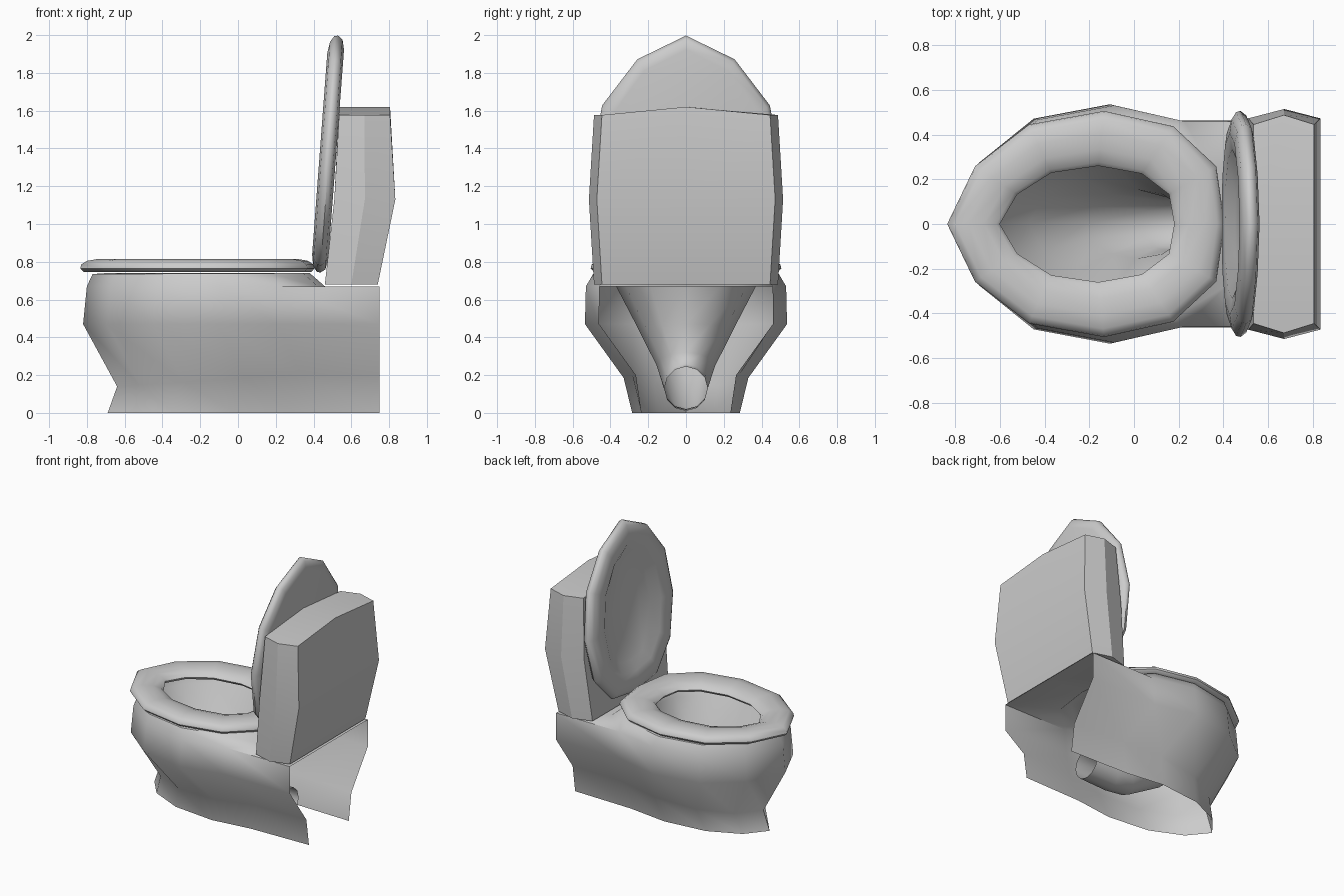
import bpy, bmesh, math

if "Cube" in bpy.data.objects:
    bpy.data.objects.remove(bpy.data.objects["Cube"])

# Normalised half outline of the egg-shaped, 12-sided plan (tip to back)
EGG = [(-1, 0), (-.8, .51), (-.41, .88), (.13, 1), (.63, .865), (.94, .51), (1, 0)]


def ring(x0, z0, x1, z1, w):
    """12-sided egg from tip (x0, z0) to back (x1, z1), half width w."""
    half = []
    for u, v in EGG:
        t = (u + 1) / 2
        half.append((x0 + (x1 - x0) * t, v * w, z0 + (z1 - z0) * t))
    return half + [(x, -y, z) for x, y, z in half[-2:0:-1]]


def tube_ring(x0, z0, x1, z1, w):
    """12-sided ellipse, for the round drain."""
    pts = []
    for k in range(12):
        a = math.tau * k / 12
        t = (1 - math.cos(a)) / 2
        pts.append((x0 + (x1 - x0) * t, math.sin(a) * w, z0 + (z1 - z0) * t))
    return pts


def loft(bm, rows, closed=True, wrap=False):
    vs = [[bm.verts.new(p) for p in r] for r in rows]
    pairs = list(zip(vs, vs[1:])) + ([(vs[-1], vs[0])] if wrap else [])
    for a, b in pairs:
        n = len(a)
        for i in range(n if closed else n - 1):
            j = (i + 1) % n
            bm.faces.new((a[i], a[j], b[j], b[i]))
    return vs


def finish(bm, name, angle=50):
    bmesh.ops.remove_doubles(bm, verts=bm.verts[:], dist=.0005)
    bmesh.ops.recalc_face_normals(bm, faces=bm.faces[:])
    me = bpy.data.meshes.new(name)
    bm.to_mesh(me)
    bm.free()
    ob = bpy.data.objects.new(name, me)
    bpy.context.collection.objects.link(ob)
    bpy.ops.object.select_all(action='DESELECT')
    ob.select_set(True)
    bpy.context.view_layer.objects.active = ob
    bpy.ops.object.shade_smooth_by_angle(angle=math.radians(angle))
    return ob


# Pedestal: rim, bowl and drain in one loft
bm = bmesh.new()
rim = ring(-.80, .67, .46, .67, .53)
loft(bm, [rim,
          ring(-.77, .735, .38, .74, .49),
          ring(-.70, .74, .28, .74, .41),
          ring(-.68, .68, .26, .68, .375),
          ring(-.47, .40, .24, .47, .25),
          tube_ring(-.22, .18, .24, .32, .155),
          tube_ring(.04, .03, .26, .26, .12),
          tube_ring(.20, .01, .29, .245, .115),
          tube_ring(.42, .02, .42, .245, .115)])


# Pedestal: outer skirt, open at the back and bottom
def skirt_row(r, rear_y, rear_z):
    half = r[4:0:-1]
    return ([(.75, rear_y, rear_z)] + half + [r[0]]
            + [(x, -y, z) for x, y, z in half[::-1]] + [(.75, -rear_y, rear_z)])


loft(bm, [skirt_row(rim, .46, .67),
          skirt_row(ring(-.82, .47, .44, .47, .535), .46, .47),
          skirt_row(ring(-.64, .14, .55, .22, .33), .265, .2),
          skirt_row(ring(-.69, 0, .5, 0, .285), .235, 0)], closed=False)

# Pedestal: flat deck under the tank
for s in (1, -1):
    pts = [rim[4], (.75, .46, .67), (.75, 0, .67), rim[6], rim[5]]
    bm.faces.new([bm.verts.new((x, y * s, z)) for x, y, z in pts])
finish(bm, "pedestal")


# Seat: rounded section swept between the outer outline and the hole
def seat_row(t, z):
    """t = 0 on the outer edge, 1 on the hole edge."""
    return ring(-.835 + .235 * t, z, .405 - .225 * t, z, .505 - .245 * t)


SECTION = [(.93, .75), (.08, .745), (0, .765), (.02, .785), (.15, .805),
           (.4, .815), (.7, .808), (.93, .79), (1, .77)]
bm = bmesh.new()
loft(bm, [seat_row(t, z) for t, z in SECTION], wrap=True)
finish(bm, "seat")

# Lid: same outline with a recessed panel, raised against the tank
bm = bmesh.new()
rows = loft(bm, [seat_row(t, z) for t, z in
                 [(.3, .728), (.08, .74), (0, .765), (.02, .785), (.15, .805),
                  (.4, .815), (.7, .805), (1, .765)]])
bm.faces.new(rows[0])
bm.faces.new(rows[-1])
tilt = math.radians(4.3)
for v in bm.verts:
    u, w = (.41 - v.co.x) * 1.015, v.co.z - .775
    v.co.x = .425 + u * math.sin(tilt) - w * math.cos(tilt)
    v.co.z = .738 + u * math.cos(tilt) + w * math.sin(tilt)
finish(bm, "lid")

# Tank: bulging body with pointed side walls and a slightly ridged top
bm = bmesh.new()


def tank_row(x0, x1, y, z, mid_z):
    xm, side = (x0 + x1) / 2, y + .042
    return [(x0, y, z), (x0, 0, mid_z), (x0, -y, z), (xm, -side, z),
            (x1, -y, z), (x1, 0, mid_z), (x1, y, z), (xm, side, z)]


rows = loft(bm, [tank_row(.46, .74, .445, .68, .68),
                 tank_row(.51, .833, .472, 1.13, 1.13),
                 tank_row(.535, .805, .445, 1.577, 1.62)])
bm.faces.new(rows[0])
top = rows[-1]
bm.faces.new((top[0], top[1], top[5], top[6], top[7]))
bm.faces.new((top[1], top[2], top[3], top[4], top[5]))
finish(bm, "tank", 30)
